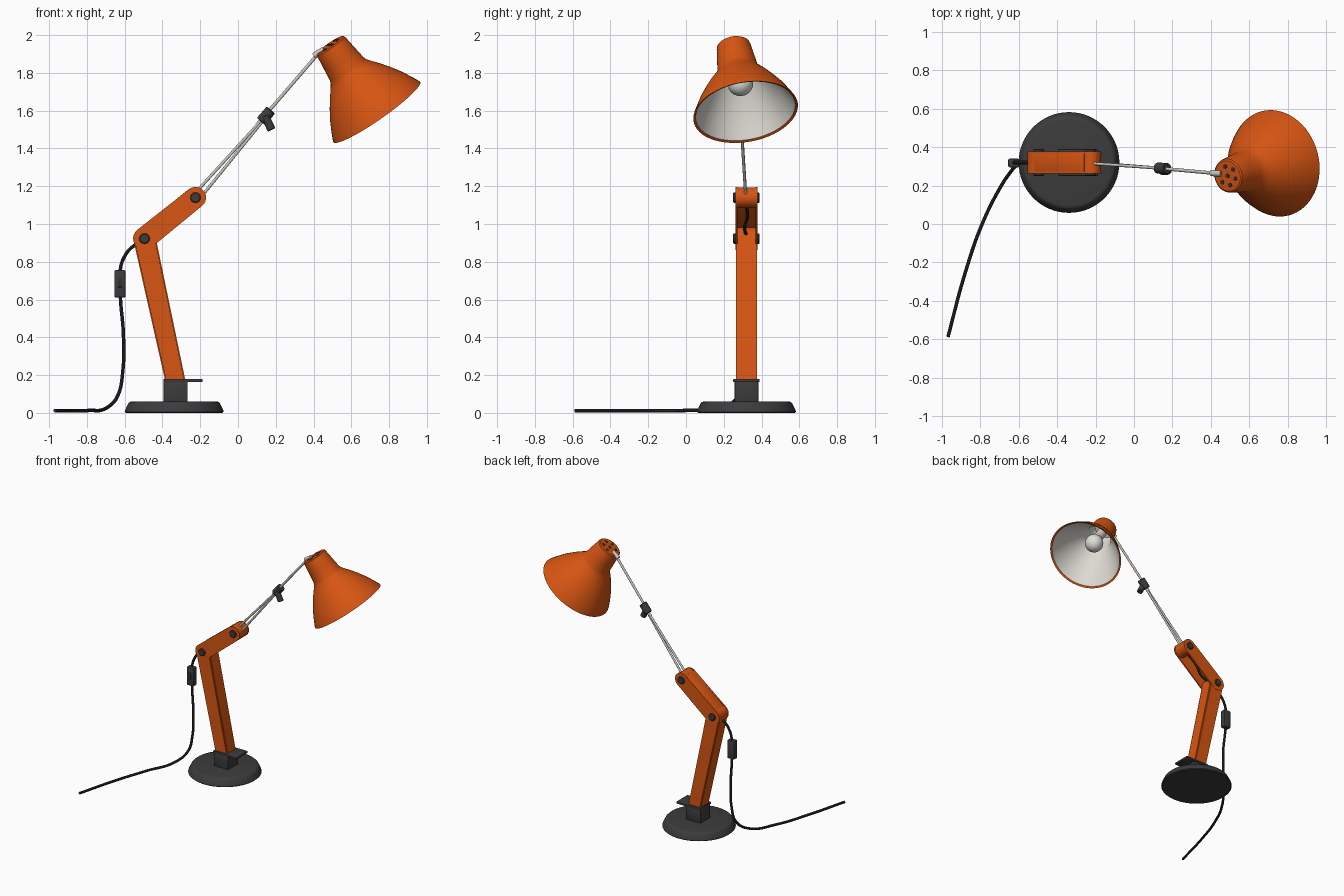
import bpy, bmesh, math
from mathutils import Vector, Matrix

if "Cube" in bpy.data.objects:
    bpy.data.objects.remove(bpy.data.objects["Cube"])


def material(name, r, g, b):
    m = bpy.data.materials.new(name)
    m.use_nodes = True
    m.diffuse_color = (r, g, b, 1)
    m.node_tree.nodes["Principled BSDF"].inputs["Base Color"].default_value = (r, g, b, 1)
    return m


orange = material("orange enamel", 0.68, 0.09, 0.006)
dark = material("dark plastic", 0.045, 0.045, 0.045)
black = material("black cord", 0.03, 0.03, 0.03)
white = material("shade lining", 0.72, 0.70, 0.64)
steel = material("pale steel", 0.60, 0.58, 0.53)
glass = material("frosted bulb", 0.74, 0.73, 0.70)


def finish(bm, name, mats, matrix=None, angle=35):
    bmesh.ops.recalc_face_normals(bm, faces=bm.faces)
    me = bpy.data.meshes.new(name)
    bm.to_mesh(me)
    bm.free()
    for m in mats:
        me.materials.append(m)
    me.shade_smooth()
    me.set_sharp_from_angle(angle=math.radians(angle))
    ob = bpy.data.objects.new(name, me)
    if matrix:
        ob.matrix_world = matrix
    bpy.context.collection.objects.link(ob)
    return ob


def aim(origin, direction):
    """Matrix whose local z runs along direction."""
    return Matrix.Translation(origin) @ Vector(direction).to_track_quat("Z", "Y").to_matrix().to_4x4()


def lathe(name, profile, mats, matrix, inner_from=None, steps=64):
    """Revolve (radius, height) points; segments from inner_from use the second material."""
    bm = bmesh.new()
    rings = []
    for r, h in profile:
        if r == 0:
            rings.append([bm.verts.new((0, 0, h))] * steps)
        else:
            rings.append([bm.verts.new((r * math.cos(2 * math.pi * i / steps),
                                        r * math.sin(2 * math.pi * i / steps), h))
                          for i in range(steps)])
    for k, (a, b) in enumerate(zip(rings, rings[1:])):
        for i in range(steps):
            j = (i + 1) % steps
            f = bm.faces.new(dict.fromkeys((a[i], a[j], b[j], b[i])))
            f.material_index = int(inner_from is not None and k >= inner_from)
    return finish(bm, name, mats, matrix)


def rod(name, a, b, r, mat, steps=20, edge=0.0):
    a, b = Vector(a), Vector(b)
    n = (b - a).length
    prof = [(0, 0), (r - edge, 0), (r, edge), (r, n - edge), (r - edge, n), (0, n)]
    if not edge:
        prof = [(0, 0), (r, 0), (r, n), (0, n)]
    return lathe(name, prof, [mat], aim(a, b - a), steps=steps)


def box(name, center, size, mat, tilt=0.0, bevel=0.005):
    bm = bmesh.new()
    bmesh.ops.create_cube(bm, size=1)
    bmesh.ops.scale(bm, vec=size, verts=bm.verts)
    bmesh.ops.bevel(bm, geom=bm.edges[:], offset=bevel, segments=2, affect="EDGES", profile=0.5)
    return finish(bm, name, [mat], Matrix.Translation(center) @ Matrix.Rotation(tilt, 4, "Y"))


def link_plate(name, a, b, ra, rb, y0, y1, mat):
    """Round-ended bar in the xz plane, between depths y0 and y1."""
    (ax, az), (bx, bz) = a, b
    base = math.atan2(bz - az, bx - ax)
    bm = bmesh.new()
    vs = []
    for (cx, cz), r, start in ((a, ra, base + math.pi / 2), (b, rb, base - math.pi / 2)):
        for i in range(17):
            t = start + math.pi * i / 16
            vs.append(bm.verts.new((cx + r * math.cos(t), y0, cz + r * math.sin(t))))
    face = bm.faces.new(vs)
    new = bmesh.ops.extrude_face_region(bm, geom=[face])["geom"]
    bmesh.ops.translate(bm, vec=(0, y1 - y0, 0), verts=[v for v in new if isinstance(v, bmesh.types.BMVert)])
    return finish(bm, name, [mat])


def cable(name, points, r, mat):
    cu = bpy.data.curves.new(name, "CURVE")
    cu.dimensions = "3D"
    cu.bevel_depth, cu.bevel_resolution, cu.use_fill_caps = r, 3, True
    sp = cu.splines.new("BEZIER")
    sp.bezier_points.add(len(points) - 1)
    for p, co in zip(sp.bezier_points, points):
        p.co = co
        p.handle_left_type = p.handle_right_type = "AUTO"
    tmp = bpy.data.objects.new(name + " path", cu)
    bpy.context.collection.objects.link(tmp)
    bm = bmesh.new()
    bm.from_mesh(bpy.data.meshes.new_from_object(tmp.evaluated_get(bpy.context.evaluated_depsgraph_get())))
    bpy.data.objects.remove(tmp)
    for f in bm.faces:
        f.material_index = 0
    return finish(bm, name, [mat])


Y = 0.32  # depth of the arm's centre plane

# Base and socket
lathe("base", [(0, 0), (0.255, 0), (0.262, 0.006), (0.26, 0.014), (0.243, 0.05),
               (0.235, 0.058), (0.222, 0.061), (0, 0.061)], [dark], Matrix.Translation((-0.338, Y, 0)))
box("socket", (-0.33, Y, 0.115), (0.127, 0.126, 0.12), dark)
box("socket_plate", (-0.291, Y, 0.172), (0.206, 0.14, 0.017), dark, bevel=0.004)

# Lower arm
foot, elbow, wrist = (-0.322, 0.125), (-0.495, 0.923), (-0.225, 1.14)
link_plate("lower_arm", foot, elbow, 0.052, 0.059, Y - 0.047, Y + 0.047, orange)
for side, name in ((-1, "front"), (1, "back")):
    y = sorted((Y + side * 0.047, Y + side * 0.056))
    link_plate("lower_arm_" + name + "_plate", foot, elbow, 0.047, 0.054, *y, orange)

# Upper arm: two cheeks, a top web and an end barrel, open underneath
for side, name in ((-1, "front"), (1, "back")):
    y = sorted((Y + side * 0.047, Y + side * 0.058))
    link_plate("upper_arm_" + name + "_cheek", elbow, wrist, 0.06, 0.056, *y, orange)
run = Vector((wrist[0] - elbow[0], 0, wrist[1] - elbow[1]))
up = Vector((-run.z, 0, run.x)).normalized()
mid = Vector(((elbow[0] + wrist[0]) / 2, Y, (elbow[1] + wrist[1]) / 2))
box("upper_arm_web", mid + up * 0.051, (run.length, 0.1, 0.012), orange,
    -math.atan2(run.z, run.x), 0.002)
rod("upper_arm_barrel", (wrist[0], Y - 0.05, wrist[1]), (wrist[0], Y + 0.05, wrist[1]), 0.054, orange, 32)

# Pivot bolts
for name, (x, z) in (("elbow_bolt", elbow), ("wrist_bolt", wrist)):
    rod(name, (x, Y - 0.07, z), (x, Y + 0.07, z), 0.028, dark, 24, 0.005)

# Steel rods, clamp and thumbscrew
rod("lower_rod_a", (-0.235, 0.316, 1.155), (0.16, 0.289, 1.588), 0.008, steel)
rod("lower_rod_b", (-0.19, 0.316, 1.15), (0.155, 0.289, 1.575), 0.008, steel)
rod("upper_rod", (0.10, 0.293, 1.525), (0.43, 0.263, 1.908), 0.009, steel)
rod("rod_clamp", (0.122, 0.291, 1.543), (0.174, 0.288, 1.603), 0.029, dark, 24, 0.004)
rod("thumbscrew", (0.142, 0.278, 1.575), (0.178, 0.278, 1.498), 0.022, dark, 12, 0.004)
rod("shade_joint", (0.402, 0.265, 1.89), (0.455, 0.262, 1.925), 0.016, steel)

# Shade with pale lining
apex, axis = Vector((0.487, 0.25, 1.948)), Vector((0.565, 0.15, -0.811)).normalized()
frame = aim(apex, axis)
outer = [(0, 0), (0.08, 0), (0.088, 0.006), (0.091, 0.018), (0.1, 0.09), (0.108, 0.155),
         (0.115, 0.175), (0.133, 0.2), (0.164, 0.238), (0.197, 0.285), (0.229, 0.335),
         (0.258, 0.39), (0.278, 0.432), (0.28, 0.438)]
lining = [(max(r - 0.011, 0), max(h, 0.012)) for r, h in reversed(outer[:-1])]
lining[-1] = (0, 0.012)
lathe("shade", outer + lining, [orange, white], frame, len(outer))

# Vent holes on the cap
spots = [(0, 0)] + [(0.05 * math.cos(k * math.pi / 3), 0.05 * math.sin(k * math.pi / 3)) for k in range(6)]
for i, (x, y) in enumerate(spots):
    rod("vent_hole_%d" % i, frame @ Vector((x, y, 0.002)), frame @ Vector((x, y, -0.002)), 0.012, black, 16)

# Bulb
bulb = [(0, 0.012), (0.035, 0.012), (0.035, 0.15), (0.045, 0.2)]
bulb += [(0.068 * math.cos(t), 0.25 + 0.068 * math.sin(t))
         for t in [math.radians(-35 + 125 * i / 14) for i in range(14)]] + [(0, 0.318)]
lathe("bulb", bulb, [glass], frame, steps=40)

# Cord, inline switch and the lead inside the upper arm
cable("cord", [(-0.5, Y, 0.9), (-0.55, Y, 0.885), (-0.605, Y, 0.82), (-0.625, Y, 0.74),
               (-0.622, 0.317, 0.6), (-0.607, 0.31, 0.42), (-0.61, 0.305, 0.22), (-0.635, 0.28, 0.095),
               (-0.69, 0.2, 0.03), (-0.79, 0, 0.013), (-0.88, -0.26, 0.012), (-0.968, -0.588, 0.012)],
      0.0095, black)
box("cord_switch", (-0.625, 0.317, 0.683), (0.06, 0.045, 0.145), dark, bevel=0.008)
box("switch_button", (-0.625, 0.293, 0.69), (0.022, 0.012, 0.05), black, bevel=0.003)
cable("inner_lead", [(-0.46, Y, 0.94), (-0.39, 0.31, 0.98), (-0.33, 0.325, 1.04), (-0.24, 0.315, 1.12)],
      0.009, black)
